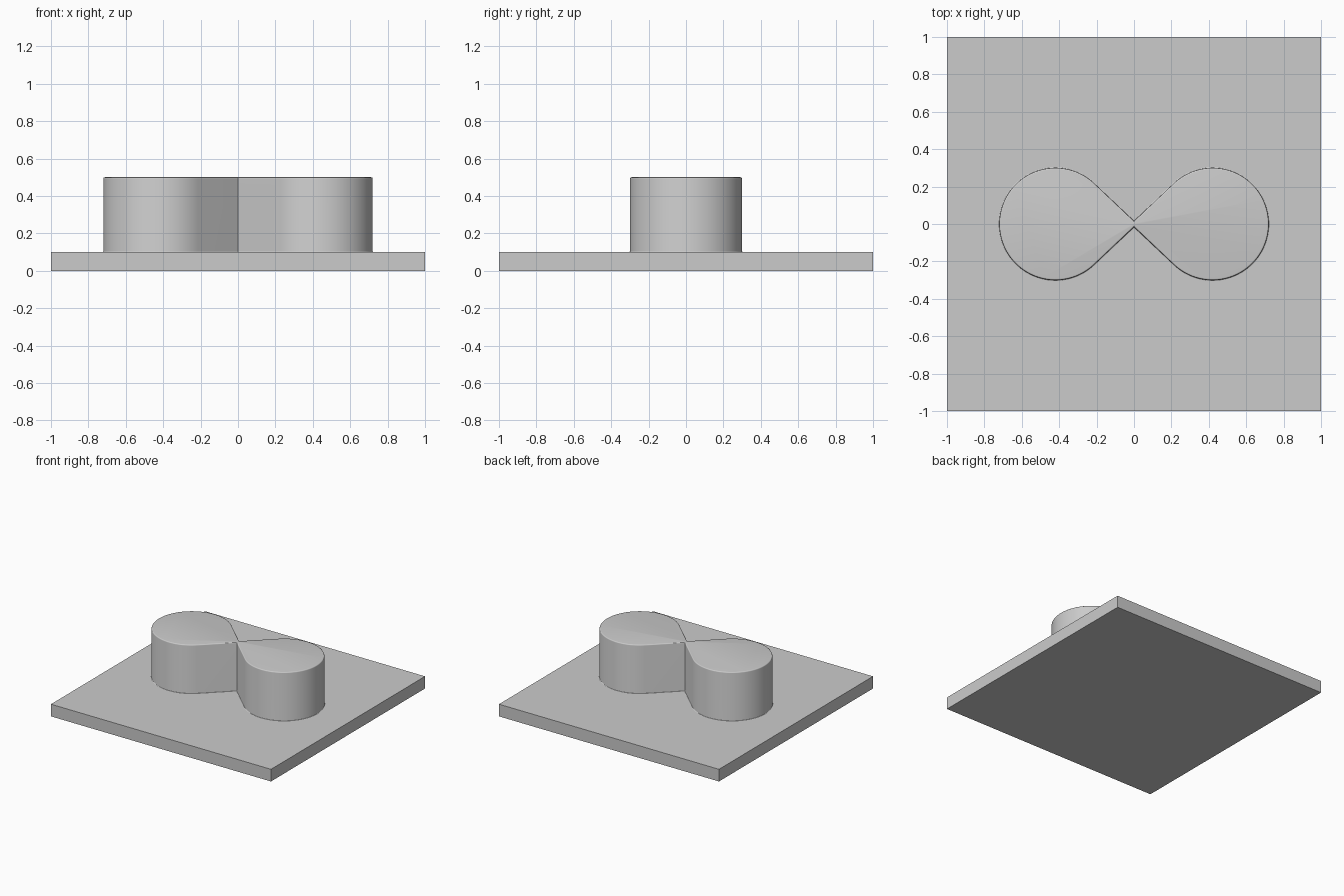
import bpy
import bmesh
from math import sin, cos, tan, pi, radians

cube = bpy.data.objects.get("Cube")
if cube:
    bpy.data.objects.remove(cube, do_unlink=True)

# One plain grey for everything
grey = bpy.data.materials.new("light_grey")
grey.use_nodes = True
colour = (0.6, 0.6, 0.6, 1)
grey.diffuse_color = colour
grey.node_tree.nodes["Principled BSDF"].inputs["Base Color"].default_value = colour

BASE_TOP, TOP = 0.1, 0.5
CENTRE, RADIUS = 0.42, 0.3      # lobe position and size
SLOPE = radians(43.5)           # angle of the straight flanks
FILLET, ROUND = 0.005, 0.008
ARC_STEPS, ROUND_STEPS = 72, 4


def outline(offset):
    """Two round lobes joined by straight flanks at a narrow neck."""
    r = RADIUS + offset
    neck = r / cos(SLOPE) - CENTRE * tan(SLOPE)
    sweep = pi / 2 + SLOPE
    points = []
    for side in (1, -1):
        for i in range(ARC_STEPS + 1):
            a = sweep * (2 * i / ARC_STEPS - 1)
            points.append((side * (CENTRE + r * cos(a)), side * r * sin(a)))
        points.append((0, side * neck))
    return points


# Base plate
bpy.ops.mesh.primitive_cube_add(size=1, location=(0, 0, BASE_TOP / 2))
plate = bpy.context.object
plate.name = "base_plate"
plate.scale = (2, 2, BASE_TOP)
plate.data.materials.append(grey)

# Wall section: small foot fillet, straight wall, rounded rim
section = [(FILLET, BASE_TOP - 0.01)]
for i in range(ROUND_STEPS + 1):
    a = pi / 2 * i / ROUND_STEPS
    section.append((FILLET * (1 - sin(a)), BASE_TOP + FILLET * (1 - cos(a))))
for i in range(ROUND_STEPS + 1):
    a = pi / 2 * i / ROUND_STEPS
    section.append((ROUND * (cos(a) - 1), TOP + ROUND * (sin(a) - 1)))

# Raised double-lobed boss, lofted from offset outlines
bm = bmesh.new()
rings = [[bm.verts.new((x, y, z)) for x, y in outline(d)] for d, z in section]
for low, high in zip(rings, rings[1:]):
    for i in range(len(low)):
        j = (i + 1) % len(low)
        bm.faces.new((low[i], low[j], high[j], high[i]))
bm.faces.new(rings[-1])
bm.faces.new(rings[0][::-1])
mesh = bpy.data.meshes.new("double_lobe_boss")
bm.to_mesh(mesh)
bm.free()
mesh.materials.append(grey)
boss = bpy.data.objects.new("double_lobe_boss", mesh)
bpy.context.collection.objects.link(boss)
bpy.ops.object.select_all(action="DESELECT")
boss.select_set(True)
bpy.context.view_layer.objects.active = boss
bpy.ops.object.shade_smooth_by_angle(angle=radians(30))
